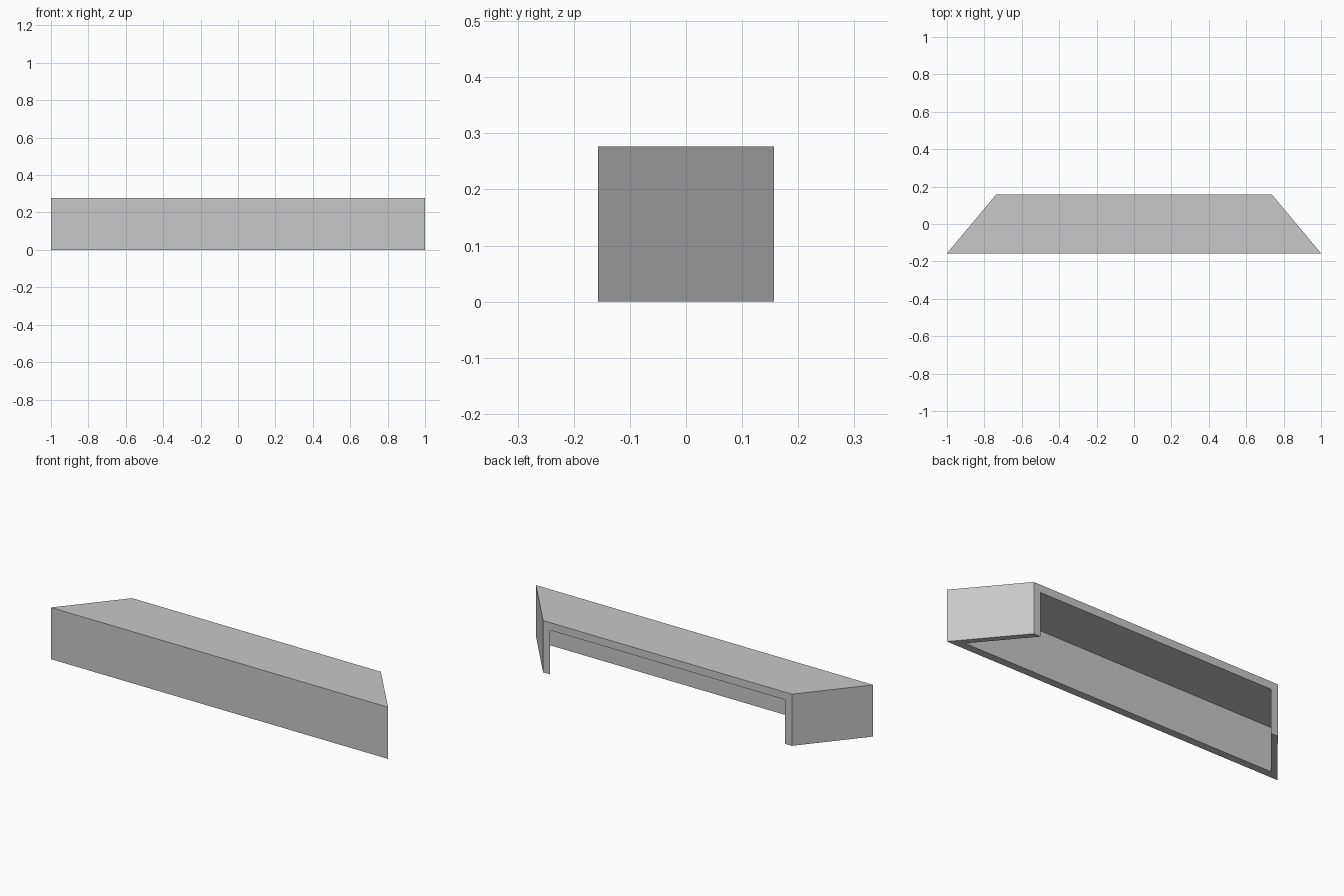
import bpy
import bmesh

cube = bpy.data.objects.get("Cube")
if cube:
    bpy.data.objects.remove(cube, do_unlink=True)

FRONT, BACK, HEIGHT = -0.157, 0.157, 0.277
HALF_FRONT, HALF_BACK = 1.0, 0.738
WALL = 0.041

grey = bpy.data.materials.new("light_grey")
grey.use_nodes = True
colour = (0.58, 0.58, 0.58, 1)
grey.diffuse_color = colour
grey.node_tree.nodes["Principled BSDF"].inputs["Base Color"].default_value = colour


def half_width(y):
    """Half the width of the tapering outline at depth y."""
    return HALF_FRONT + (HALF_BACK - HALF_FRONT) * (y - FRONT) / (BACK - FRONT)


# The hood outline: outer edge, then the inner edge of the three walls
inner_y = FRONT + WALL
inner_front = half_width(inner_y) - WALL
inner_back = HALF_BACK - WALL

bm = bmesh.new()


def corners(z):
    """Right and left corner vertices of the outer and inner outlines."""
    outline = [(HALF_FRONT, FRONT), (HALF_BACK, BACK),
               (inner_back, BACK), (inner_front, inner_y)]
    return [[bm.verts.new((side * x, y, z)) for x, y in outline]
            for side in (-1, 1)]


# Walls rise from the floor to the underside of the roof
low_r, low_l = corners(0)
mid_r, mid_l = corners(HEIGHT - WALL)
top = [bm.verts.new((s * half_width(y), y, HEIGHT))
       for s, y in ((-1, FRONT), (1, FRONT), (1, BACK), (-1, BACK))]

for low, mid, edge in ((low_r, mid_r, (top[0], top[3])),
                       (low_l, mid_l, (top[1], top[2]))):
    bm.faces.new((low[0], low[1], low[2], low[3]))                    # foot
    bm.faces.new((low[0], low[1], mid[1], edge[1], edge[0]))          # outside
    bm.faces.new((low[2], low[3], mid[3], mid[2]))                    # inside
    bm.faces.new((low[1], low[2], mid[2], mid[1]))                    # back end
    bm.verts.remove(mid[0])

# Front wall, roof and back lip
bm.faces.new((low_r[0], low_l[0], low_l[3], low_r[3]))
bm.faces.new((low_r[0], low_l[0], top[1], top[0]))
bm.faces.new((low_r[3], low_l[3], mid_l[3], mid_r[3]))
bm.faces.new((mid_r[3], mid_l[3], mid_l[2], mid_r[2]))
bm.faces.new(top)
bm.faces.new((mid_r[1], mid_r[2], mid_l[2], mid_l[1], top[2], top[3]))
bmesh.ops.recalc_face_normals(bm, faces=bm.faces)

mesh = bpy.data.meshes.new("hood_shell")
bm.to_mesh(mesh)
bm.free()
mesh.materials.append(grey)
hood = bpy.data.objects.new("hood_shell", mesh)
bpy.context.collection.objects.link(hood)
